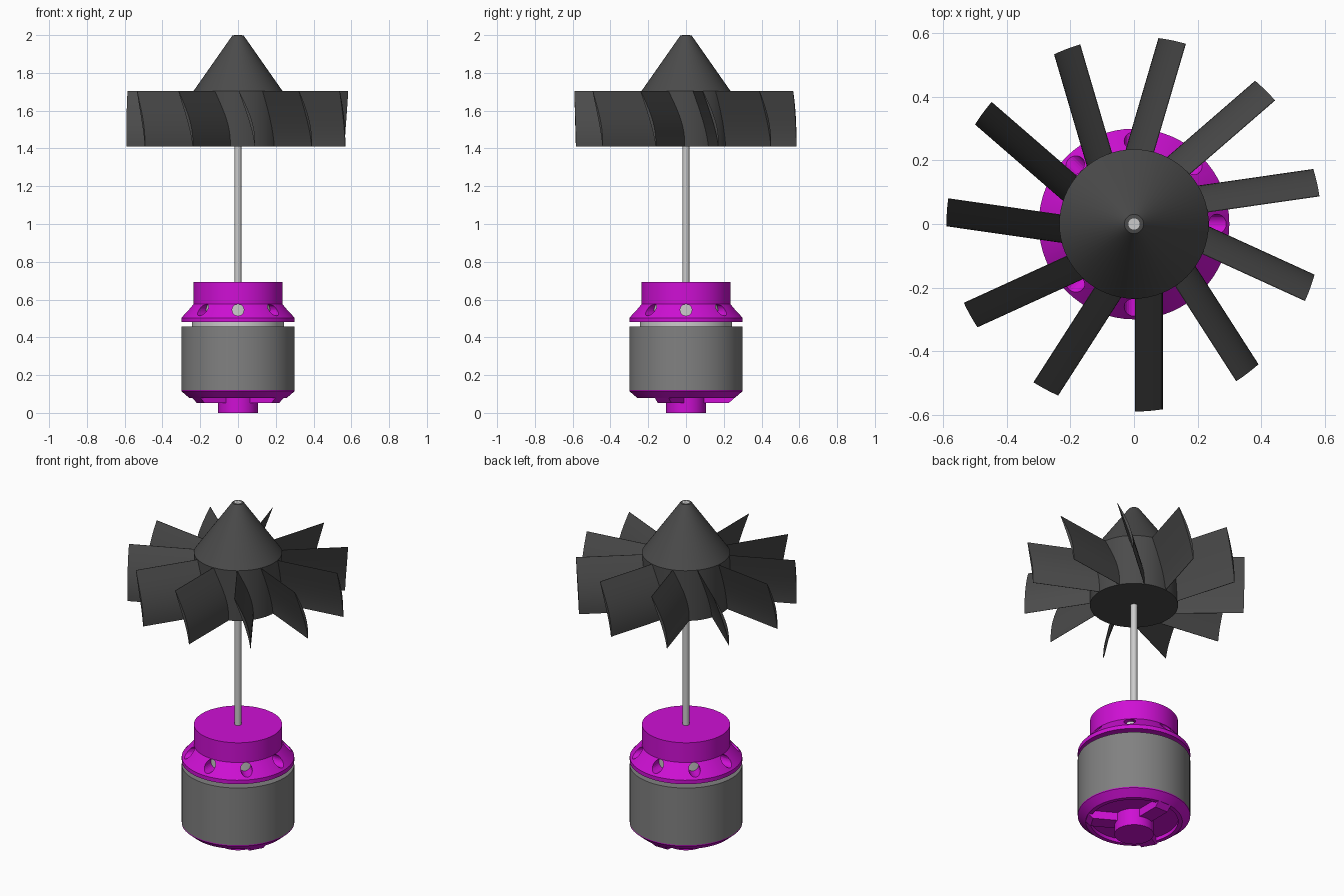
import bpy, bmesh
from math import sin, cos, pi, radians, sqrt
from mathutils import Matrix

if "Cube" in bpy.data.objects:
    bpy.data.objects.remove(bpy.data.objects["Cube"])


def material(name, rgb):
    m = bpy.data.materials.new(name)
    m.diffuse_color = (*rgb, 1)
    m.use_nodes = True
    m.node_tree.nodes["Principled BSDF"].inputs["Base Color"].default_value = m.diffuse_color
    return m


MAGENTA = material("magenta", (0.62, 0.005, 0.66))
DARK = material("dark_grey", (0.07, 0.07, 0.07))
MID = material("mid_grey", (0.22, 0.22, 0.22))


def finish(name, bm, mat=None):
    bmesh.ops.remove_doubles(bm, verts=bm.verts, dist=1e-5)
    bmesh.ops.recalc_face_normals(bm, faces=bm.faces)
    me = bpy.data.meshes.new(name)
    bm.to_mesh(me)
    bm.free()
    ob = bpy.data.objects.new(name, me)
    bpy.context.collection.objects.link(ob)
    if mat:
        me.materials.append(mat)
    return ob


def smooth(ob, angle=30):
    bpy.ops.object.select_all(action='DESELECT')
    ob.select_set(True)
    bpy.context.view_layer.objects.active = ob
    bpy.ops.object.shade_smooth_by_angle(angle=radians(angle))


def lathe(name, profile, mat=None, n=64):
    """Revolve (radius, z) points around z; radius 0 at both ends closes it."""
    bm = bmesh.new()
    rings = []
    for r, z in profile:
        if r == 0:
            rings.append([bm.verts.new((0, 0, z))] * n)
        else:
            rings.append([bm.verts.new((r * cos(2 * pi * i / n), r * sin(2 * pi * i / n), z))
                          for i in range(n)])
    for a, b in zip(rings, rings[1:]):
        for i in range(n):
            j = (i + 1) % n
            quad = list(dict.fromkeys((a[i], a[j], b[j], b[i])))
            bm.faces.new(quad)
    ob = finish(name, bm, mat)
    smooth(ob)
    return ob


def loft(bm, a, b):
    """Solid between two matching outlines."""
    va, vb = [bm.verts.new(p) for p in a], [bm.verts.new(p) for p in b]
    n = len(va)
    for i in range(n):
        j = (i + 1) % n
        bm.faces.new((va[i], va[j], vb[j], vb[i]))
    bm.faces.new(va[::-1])
    bm.faces.new(vb)


# Motor body and shaft
lathe("motor_can", [(0, .121), (.30, .121), (.30, .457), (0, .457)], MID)
lathe("stator_core", [(0, .457), (.243, .457), (.243, .48), (.205, .48), (.205, .60), (0, .60)])
lathe("shaft", [(0, .60), (.018, .60), (.018, 2.0), (0, 2.0)], n=24)

# Upper mount with eight radial holes in its sloping flange
mount = lathe("upper_mount", [(0, .693), (.235, .693), (.235, .577), (.30, .503), (.30, .48),
                              (.21, .48), (.21, .61), (0, .61)], MAGENTA)
bm = bmesh.new()
for k in range(8):
    m = (Matrix.Rotation(k * pi / 4, 4, 'Z') @ Matrix.Translation((.27, 0, .545))
         @ Matrix.Rotation(pi / 2, 4, 'Y'))
    bmesh.ops.create_cone(bm, cap_ends=True, segments=24, radius1=.031, radius2=.031,
                          depth=.15, matrix=m)
cutter = finish("hole_cutter", bm)
cutter.hide_render = True
mod = mount.modifiers.new("holes", 'BOOLEAN')
mod.operation, mod.solver, mod.object = 'DIFFERENCE', 'EXACT', cutter
bpy.context.view_layer.objects.active = mount
bpy.ops.object.modifier_apply(modifier=mod.name)
bpy.data.objects.remove(cutter)
smooth(mount)

# Lower bell: rim with shallow pocket, hub and three spokes
lathe("lower_rim", [(0, .10), (.235, .10), (.235, .079), (.258, .079), (.30, .115),
                    (.30, .121), (0, .121)], MAGENTA)
lathe("lower_hub", [(0, 0), (.105, 0), (.105, .10), (0, .10)], MAGENTA, 48)
bm = bmesh.new()
outline = [(.06, .053), (.228, .053), (.256, .08), (.236, .10), (.06, .10)]
for deg in (-30, 90, 210):
    rot = Matrix.Rotation(radians(deg), 3, 'Z')
    sides = [[rot @ Matrix.Identity(3).col[0] * r + rot.col[1] * w + rot.col[2] * z
              for r, z in outline] for w in (-.042, .042)]
    loft(bm, *sides)
finish("lower_spokes", bm, MAGENTA)

# Fan hub with nose cone
lathe("fan_hub", [(0, 1.41), (.235, 1.41), (.235, 1.705), (.03, 1.998), (.018, 2.0), (0, 2.0)], DARK)

# Eleven curved blades: thin arc section extruded outwards, tips cut on a cylinder
STEPS = 12
front, back = [], []
for i in range(STEPS + 1):
    s = i / STEPS
    t = .004 + .086 * sin(s * pi / 2 * .95)
    z = 1.705 - .295 * s
    half = .001 + .007 * sin(pi * s)
    front.append((t + half, z))
    back.append((t - half, z))
section = front + back[::-1]
bm = bmesh.new()
for k in range(11):
    rot = Matrix.Rotation(-pi / 2 + k * 2 * pi / 11, 3, 'Z')
    x, y, up = rot.col[0], rot.col[1], rot.col[2]
    root = [x * .20 + y * t + up * z for t, z in section]
    tip = [x * sqrt(.59 ** 2 - t * t) + y * t + up * z for t, z in section]
    loft(bm, root, tip)
smooth(finish("fan_blades", bm, DARK))
